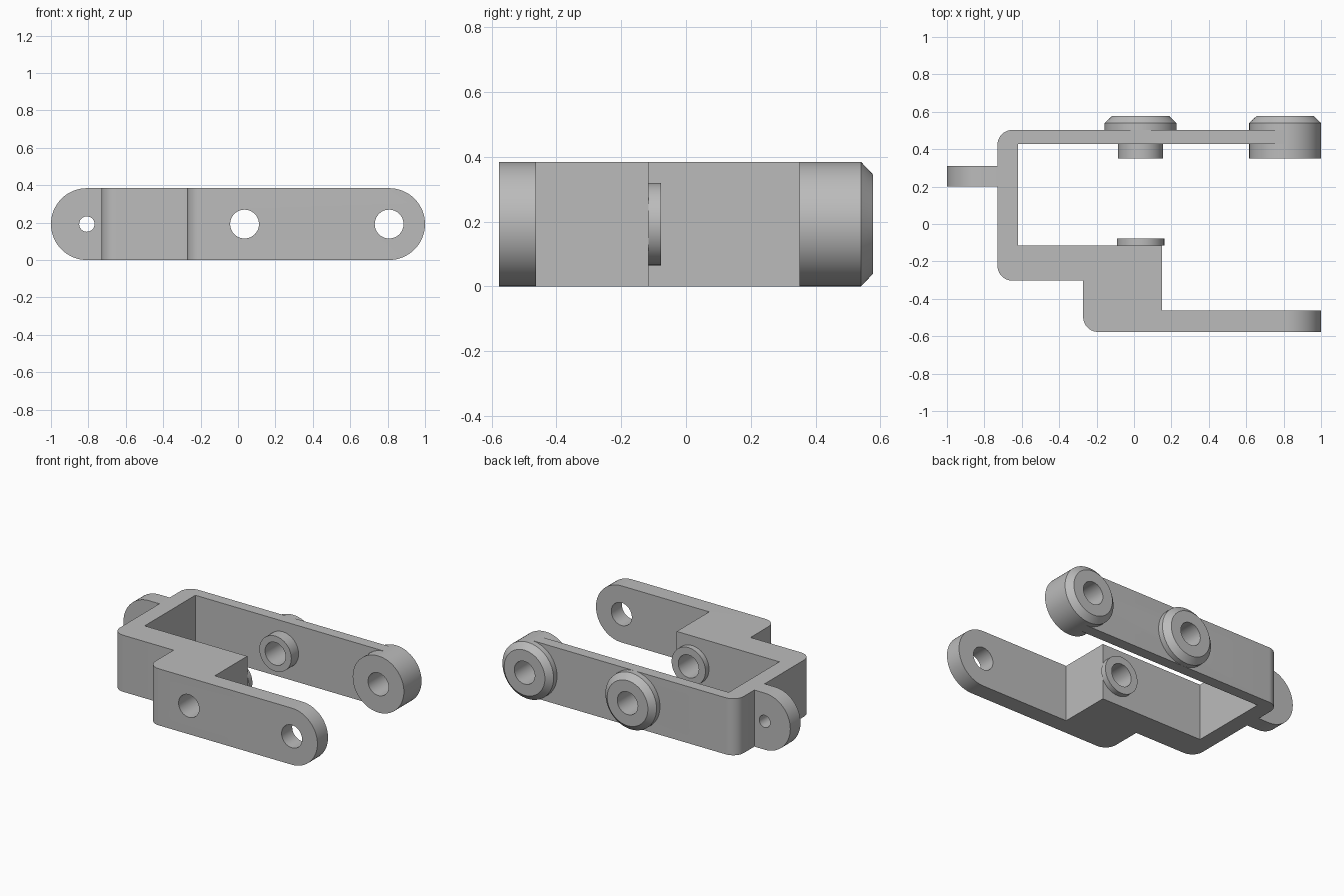
import bpy, bmesh, math
from mathutils import Vector

if "Cube" in bpy.data.objects:
    bpy.data.objects.remove(bpy.data.objects["Cube"])

R = 0.192            # half the bracket height, also the radius of rounded ends
END_X, MID_X, EAR_X = 0.808, 0.035, -0.808
HOLE = 0.077

steel = bpy.data.materials.new("grey metal")
steel.diffuse_color = (0.5, 0.5, 0.5, 1)
steel.use_nodes = True
steel.node_tree.nodes["Principled BSDF"].inputs["Base Color"].default_value = steel.diffuse_color


def new_object(name, bm):
    bmesh.ops.recalc_face_normals(bm, faces=bm.faces)
    mesh = bpy.data.meshes.new(name)
    bm.to_mesh(mesh)
    bm.free()
    mesh.materials.append(steel)
    ob = bpy.data.objects.new(name, mesh)
    bpy.context.collection.objects.link(ob)
    return ob


def prism(name, points, offset):
    """Extrude a closed outline along the offset vector."""
    bm = bmesh.new()
    face = bm.faces.new([bm.verts.new(p) for p in points])
    top = bmesh.ops.extrude_face_region(bm, geom=[face])["geom"]
    verts = [g for g in top if isinstance(g, bmesh.types.BMVert)]
    bmesh.ops.translate(bm, verts=verts, vec=Vector(offset))
    return new_object(name, bm)


def arc(cx, cy, r, a0, a1, n):
    return [(cx + r * math.cos(math.radians(a0 + (a1 - a0) * i / n)),
             cy + r * math.sin(math.radians(a0 + (a1 - a0) * i / n))) for i in range(n + 1)]


def ring(name, x, profile, n=64):
    """Lathe a closed (radius, y) profile about a y axis at x, half height."""
    bm = bmesh.new()
    rows = [[bm.verts.new((x + r * math.cos(math.tau * i / n), y, R + r * math.sin(math.tau * i / n)))
             for r, y in profile] for i in range(n)]
    m = len(profile)
    for i in range(n):
        a, b = rows[i], rows[(i + 1) % n]
        for j in range(m):
            k = (j + 1) % m
            bm.faces.new((a[j], a[k], b[k], b[j]))
    return smooth(new_object(name, bm))


def smooth(ob):
    bpy.ops.object.select_all(action='DESELECT')
    ob.select_set(True)
    bpy.context.view_layer.objects.active = ob
    bpy.ops.object.shade_smooth_by_angle(angle=math.radians(25))
    return ob


def boolean(ob, tool, operation):
    mod = ob.modifiers.new(operation.lower(), 'BOOLEAN')
    mod.operation, mod.object, mod.solver = operation, tool, 'EXACT'
    bpy.context.view_layer.objects.active = ob
    bpy.ops.object.modifier_apply(modifier=mod.name)
    bpy.data.objects.remove(tool)


# Bracket: stepped plan outline with three rounded outer corners
c = 0.08
outline = (arc(-0.73 + c, -0.303 + c, c, 180, 270, 10) + [(-0.272, -0.303)]
           + arc(-0.272 + c, -0.577 + c, c, 180, 270, 10)
           + [(1.1, -0.577), (1.1, -0.463), (0.15, -0.463), (0.15, -0.115),
              (-0.62, -0.115), (-0.62, 0.428), (END_X, 0.428), (END_X, 0.503)]
           + arc(-0.73 + c, 0.503 - c, c, 90, 180, 10)
           + [(-0.73, 0.31), (-1.1, 0.31), (-1.1, 0.2), (-0.73, 0.2)])
bracket = prism("bracket", [(x, y, -0.1) for x, y in outline], (0, 0, 0.6))

# Round the ends of the arm and the ear as seen from the front
slot = arc(END_X, R, R, -90, 90, 32) + arc(EAR_X, R, R, 90, 270, 32)
boolean(bracket, prism("end_rounder", [(x, -1, z) for x, z in slot], (0, 2, 0)), 'INTERSECT')

# Bolt holes
for x, r in ((MID_X, HOLE), (END_X, HOLE), (EAR_X, 0.041)):
    circle = arc(x, R, r, 0, 360, 64)[:-1]
    boolean(bracket, prism("hole_cutter", [(px, -1, pz) for px, pz in circle], (0, 2, 0)), 'DIFFERENCE')
smooth(bracket)

# Chamfered bosses on the rear arm
for name, x, y0 in (("middle_boss", MID_X, 0.503), ("end_boss", END_X, 0.35)):
    ring(name, x, [(HOLE, y0), (R, y0), (R, 0.54), (0.153, 0.577), (HOLE, 0.577)])

# Small spacers on the inner faces
for name, r, y0, y1 in (("rear_spacer", 0.12, 0.35, 0.428), ("front_spacer", 0.127, -0.115, -0.077)):
    ring(name, MID_X, [(HOLE, y0), (r, y0), (r, y1), (HOLE, y1)])
